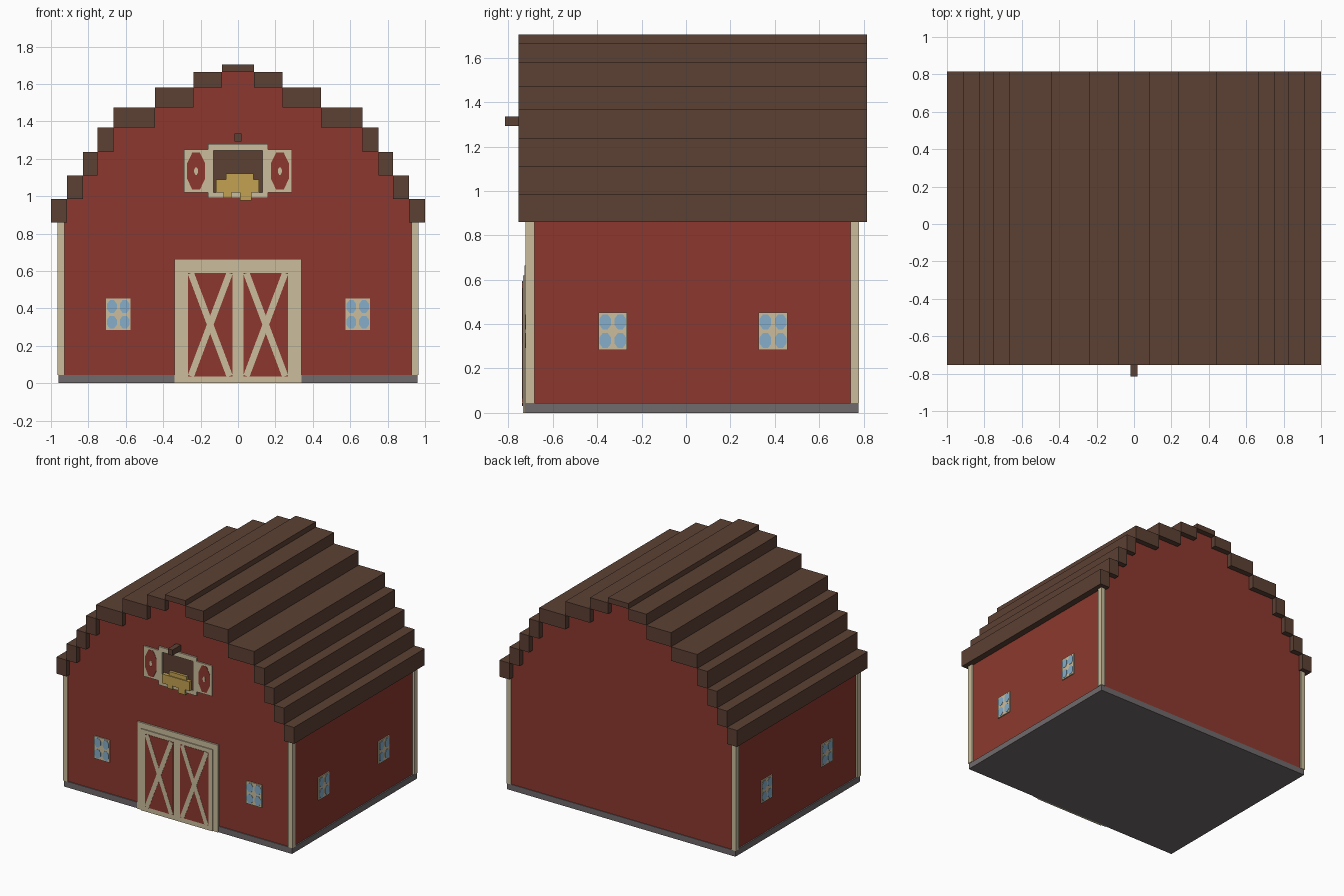
import bpy, bmesh, math
from mathutils import Vector

if "Cube" in bpy.data.objects:
    bpy.data.objects.remove(bpy.data.objects["Cube"])


def material(name, rgb):
    lin = [(c / 255 / 12.92) if c < 11 else ((c / 255 + 0.055) / 1.055) ** 2.4 for c in rgb]
    m = bpy.data.materials.new(name)
    m.diffuse_color = (*lin, 1)
    m.use_nodes = True
    m.node_tree.nodes["Principled BSDF"].inputs["Base Color"].default_value = m.diffuse_color
    return m


RED = material("barn red", (140, 57, 46))
BROWN = material("roof brown", (92, 65, 52))
CREAM = material("cream trim", (203, 189, 158))
GRAY = material("stone gray", (112, 106, 108))
BLUE = material("window blue", (133, 174, 202))
GOLD = material("hay gold", (194, 161, 82))


def rect(a0, a1, z0, z1):
    return [(a0, z0), (a1, z0), (a1, z1), (a0, z1)]


def oval(a, z, ra, rz, n=8):
    return [(a + ra * math.cos(math.tau * (i + .5) / n),
             z + rz * math.sin(math.tau * (i + .5) / n)) for i in range(n)]


def bar(p, q, w):
    """Diagonal strip from p to q with width w."""
    p, q = Vector(p), Vector(q)
    d = (q - p).normalized()
    s = Vector((-d.y, d.x)) * w / 2
    return [tuple(v) for v in (p + s, q + s, q - s, p - s)]


def part(name, mat, outlines, lo, hi, axis='Y'):
    """Extrude upright outlines from lo to hi along the Y or X axis."""
    bm = bmesh.new()
    for pts in outlines:
        rings = [[bm.verts.new((a, d, z) if axis == 'Y' else (d, a, z)) for a, z in pts]
                 for d in (lo, hi)]
        bm.faces.new(rings[0])
        bm.faces.new(rings[1][::-1])
        for i in range(len(pts)):
            j = (i + 1) % len(pts)
            bm.faces.new((rings[0][i], rings[1][i], rings[1][j], rings[0][j]))
    bmesh.ops.recalc_face_normals(bm, faces=bm.faces[:])
    me = bpy.data.meshes.new(name)
    bm.to_mesh(me)
    bm.free()
    me.materials.append(mat)
    ob = bpy.data.objects.new(name, me)
    bpy.context.collection.objects.link(ob)
    return ob


# Stepped gambrel roof: step edges in x and z
xs = [1.0, .915, .83, .75, .665, .445, .237, .085]
zs = [.86, .985, 1.11, 1.237, 1.367, 1.473, 1.58, 1.665]
FRONT, BACK = -.715, .772
for i in range(7):
    for s, side in ((1, "right"), (-1, "left")):
        part(f"roof_step_{i + 1}_{side}", BROWN,
             [rect(s * xs[i + 1], s * xs[i], zs[i], zs[i + 1])], -.755, .815)
part("roof_ridge", BROWN, [rect(-.085, .085, 1.665, 1.705)], -.755, .815)

# Walls with gables, following the inner corners of the roof steps
half = [(.95, .02), (.95, .93)] + list(zip(xs[1:], zs[1:]))
part("barn_walls", RED, [half + [(-x, z) for x, z in reversed(half)]], FRONT, BACK)

# Stone base and corner posts
part("stone_base", GRAY, [rect(-.96, .96, 0, .045)], -.722, .777)
for y0, y1, end in ((-.724, -.683, "front"), (.741, .78, "back")):
    part(f"corner_posts_{end}", CREAM,
         [rect(s * .928, s * .965, .045, .88) for s in (1, -1)], y0, y1)

# Barn doors: surround, cream door slab, red panels, cross braces
part("door_surround", CREAM, [rect(-.34, -.30, 0, .663), rect(.30, .34, 0, .663),
                              rect(-.30, .30, .62, .663)], -.728, FRONT)
part("door_slab", CREAM, [rect(-.30, .30, 0, .62)], -.735, FRONT)
for s, side in ((1, "right"), (-1, "left")):
    a, b = s * .03, s * .267
    part(f"door_panel_{side}", RED, [rect(a, b, .036, .59)], -.737, -.735)
    part(f"door_brace_{side}", CREAM,
         [bar((a + s * .015, .038), (b - s * .015, .588), .034),
          bar((a + s * .015, .588), (b - s * .015, .038), .034)], -.7385, -.735)


# Four-pane windows on the front and both sides
def window(name, centre, face, out, axis):
    part(name + "_frame", CREAM, [rect(centre - .065, centre + .065, .283, .453)],
         face, face + out * .008, axis)
    panes = [oval(centre + i * .034, .368 + j * .042, .028, .037) for i in (-1, 1) for j in (-1, 1)]
    part(name + "_panes", BLUE, panes, face + out * .004, face + out * .01, axis)


for s, side in ((1, "right"), (-1, "left")):
    window(f"front_window_{side}", s * .64, FRONT, -1, 'Y')
    for y, end in ((-.33, "front"), (.392, "back")):
        window(f"side_window_{side}_{end}", y, s * .95, s, 'X')

# Hayloft: opening, frame, open shutters
part("loft_opening", BROWN, [rect(-.13, .13, 1.02, 1.245)], -.718, FRONT)
part("loft_frame", CREAM, [rect(-.16, -.13, .99, 1.28), rect(.13, .16, .99, 1.28),
                           rect(-.13, .13, 1.245, 1.28), rect(-.13, .13, .99, 1.02)], -.728, FRONT)
for s, side in ((1, "right"), (-1, "left")):
    c = s * .224
    part(f"loft_shutter_{side}", CREAM, [rect(s * .16, s * .288, 1.02, 1.25)], -.725, FRONT)
    part(f"shutter_panel_{side}", RED, [oval(c, 1.134, .052, .108)], -.727, -.725)
    part(f"shutter_centre_{side}", CREAM, [oval(c, 1.134, .011, .022)], -.729, -.725)

# Hay in the loft and hoist beam above
part("hay_bale", GOLD, [rect(-.118, .112, 1.02, 1.09)], -.745, FRONT)
part("hay_top", GOLD, [rect(-.065, .083, 1.09, 1.12)], -.738, FRONT)
part("hay_strands", GOLD, [rect(-.077, -.036, .99, 1.02), rect(.012, .072, .977, 1.02)],
     -.738, FRONT)
part("hoist_beam", BROWN, [rect(-.02, .02, 1.292, 1.335)], -.815, FRONT)
